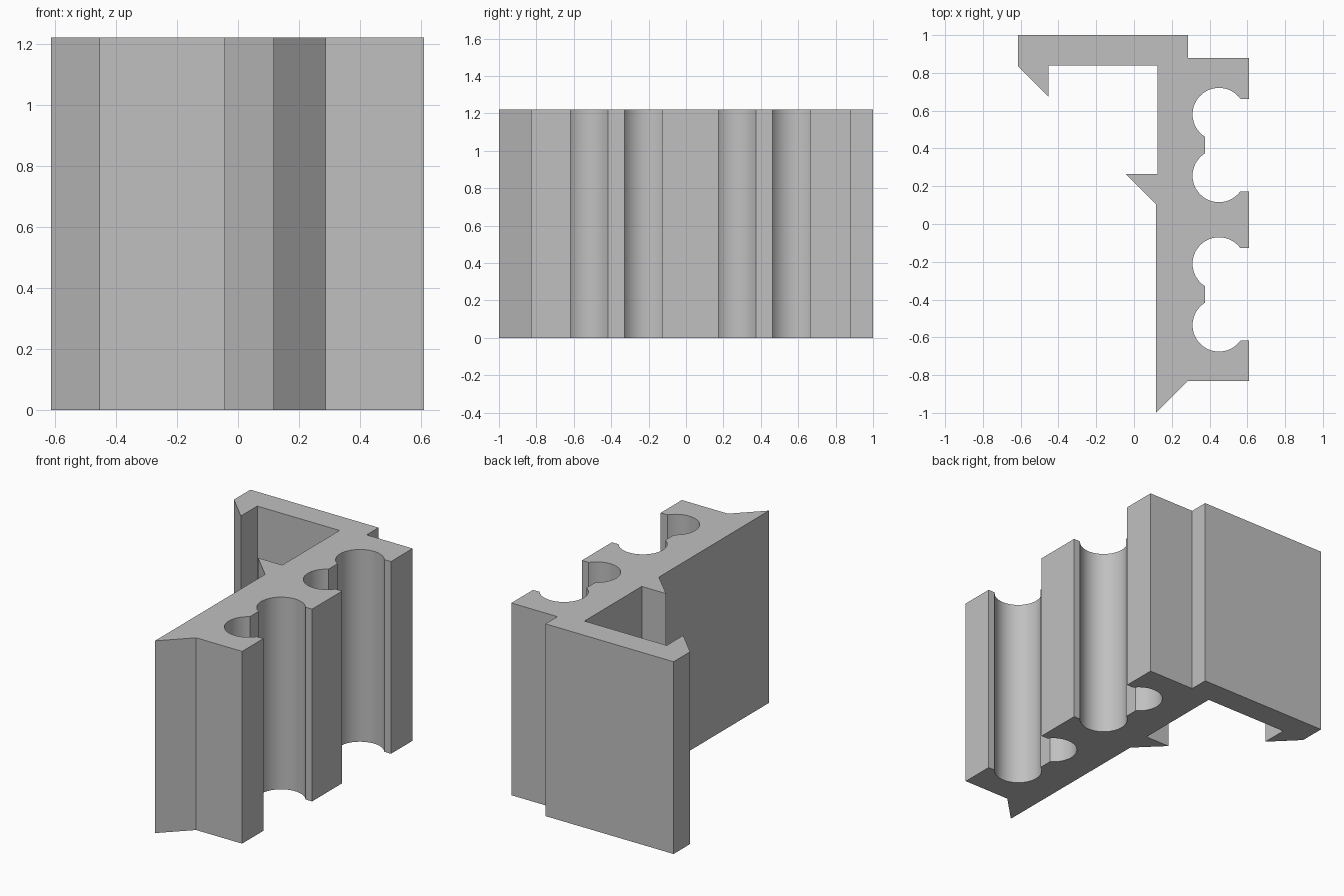
import bpy, bmesh
from math import cos, sin, radians

cube = bpy.data.objects.get("Cube")
if cube:
    bpy.data.objects.remove(cube, do_unlink=True)

HEIGHT = 1.22
FACE_X, WAIST_X, BORE_X, RADIUS = 0.61, 0.375, 0.45, 0.14


def arc(cy, start, end, steps=28):
    """Points on a round bore centred at (BORE_X, cy), angles in degrees."""
    angles = [radians(start + (end - start) * i / steps) for i in range(steps + 1)]
    return [(BORE_X + RADIUS * cos(a), cy + RADIUS * sin(a)) for a in angles]


def double_pocket(cy):
    """Open pocket of two round bores joined by a flat waist."""
    upper = arc(cy + 0.1625, 36, 237.6)
    lower = [(x, 2 * cy - y) for x, y in reversed(upper)]
    return [(FACE_X, upper[0][1])] + upper + lower + [(FACE_X, lower[-1][1])]


# Outline: top flange, pocketed side, pointed foot, inner barb, hooked lip
outline = [(-0.613, 1), (0.287, 1), (0.287, 0.88), (FACE_X, 0.88)]
outline += double_pocket(0.418) + double_pocket(-0.373)
outline += [(FACE_X, -0.83), (0.287, -0.83), (0.117, -1),
            (0.117, 0.105), (-0.045, 0.265), (0.125, 0.265),
            (0.125, 0.84), (-0.453, 0.84), (-0.453, 0.675), (-0.613, 0.835)]

# Extrude the outline upward
bm = bmesh.new()
base = bm.faces.new([bm.verts.new((x, y, 0)) for x, y in outline])
result = bmesh.ops.extrude_face_region(bm, geom=[base], use_keep_orig=True)
top_verts = [v for v in result["geom"] if isinstance(v, bmesh.types.BMVert)]
bmesh.ops.translate(bm, verts=top_verts, vec=(0, 0, HEIGHT))
bmesh.ops.recalc_face_normals(bm, faces=bm.faces)
mesh = bpy.data.meshes.new("extruded_profile")
bm.to_mesh(mesh)
bm.free()

profile = bpy.data.objects.new("extruded_profile", mesh)
bpy.context.collection.objects.link(profile)

# Plain grey
grey = bpy.data.materials.new("plain_grey")
grey.use_nodes = True
colour = (0.53, 0.53, 0.53, 1)
grey.diffuse_color = colour
grey.node_tree.nodes["Principled BSDF"].inputs["Base Color"].default_value = colour
mesh.materials.append(grey)

# Smooth bores, crisp corners
bpy.ops.object.select_all(action="DESELECT")
profile.select_set(True)
bpy.context.view_layer.objects.active = profile
bpy.ops.object.shade_smooth_by_angle(angle=radians(25))
